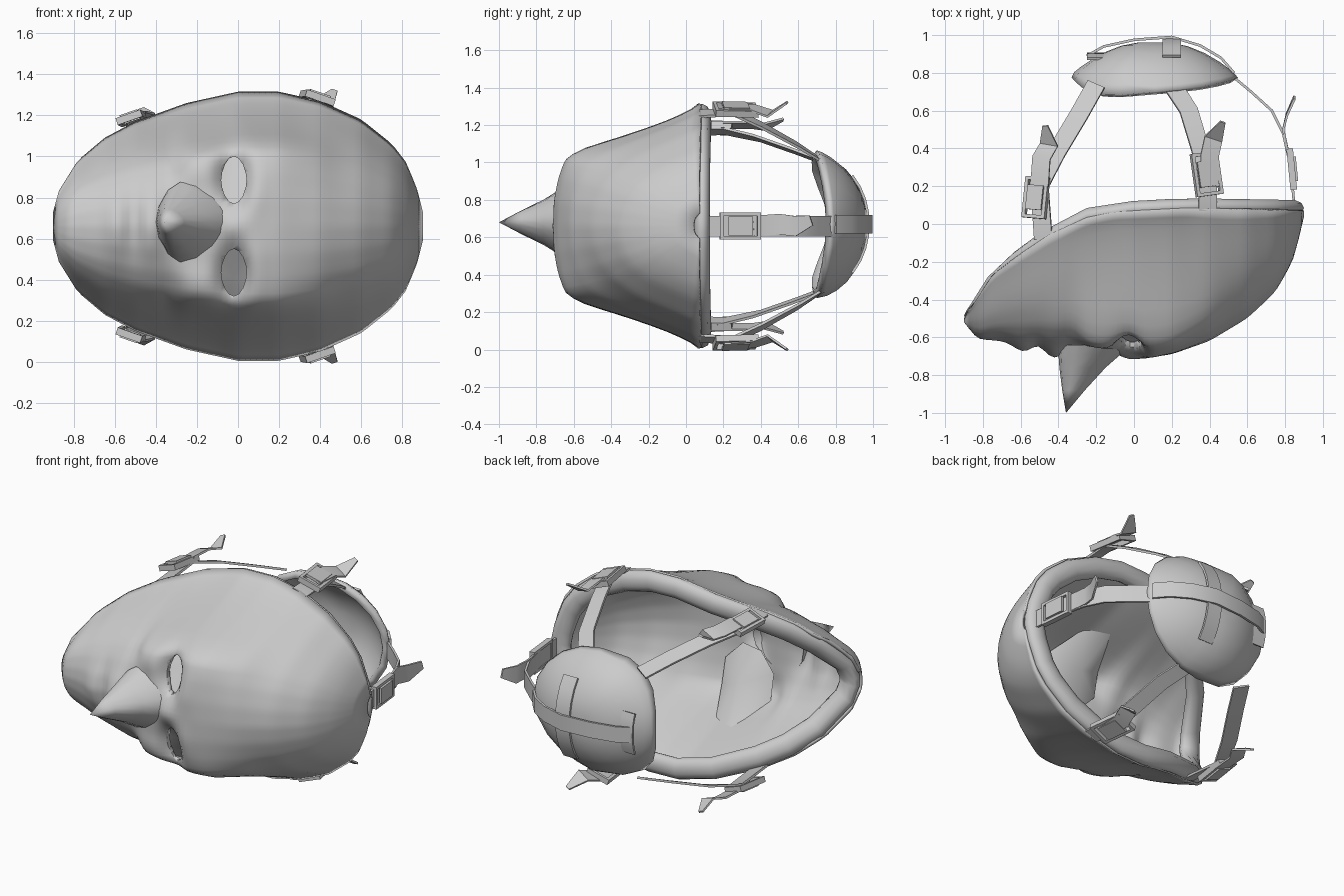
import bpy, bmesh, math
from math import sin, cos, pi, exp
from mathutils import Vector, Matrix

old = bpy.data.objects.get("Cube")
if old:
    bpy.data.objects.remove(old, do_unlink=True)

MID = 0.66  # mirror height of the mask

grey = bpy.data.materials.new("plain_grey")
grey.use_nodes = True
COLOUR = (0.6, 0.6, 0.6, 1)
grey.diffuse_color = COLOUR
grey.node_tree.nodes["Principled BSDF"].inputs["Base Color"].default_value = COLOUR


def finish(name, bm, angle=45):
    bmesh.ops.recalc_face_normals(bm, faces=bm.faces)
    mesh = bpy.data.meshes.new(name)
    bm.to_mesh(mesh)
    bm.free()
    mesh.materials.append(grey)
    ob = bpy.data.objects.new(name, mesh)
    bpy.context.collection.objects.link(ob)
    select(ob)
    bpy.ops.object.shade_smooth_by_angle(angle=math.radians(angle))
    return ob


def select(ob):
    bpy.ops.object.select_all(action='DESELECT')
    ob.select_set(True)
    bpy.context.view_layer.objects.active = ob


def interp(table, x):
    for (x0, y0), (x1, y1) in zip(table, table[1:]):
        if x <= x1:
            t = max(0, (x - x0) / (x1 - x0))
            return y0 + (y1 - y0) * t
    return table[-1][1]


def bridge(bm, rings, closed):
    for a, b in zip(rings, rings[1:]):
        n = len(a)
        for i in range(n if closed else n - 1):
            j = (i + 1) % n
            bm.faces.new((a[i], a[j], b[j], b[i]))


# Mask outline: half width, rim depth, front depth, boxy and round cross-sections
WIDTH = [(-.9, .07), (-.88, .16), (-.78, .32), (-.65, .43), (-.5, .51), (-.25, .6), (0, .655),
         (.2, .655), (.4, .61), (.6, .52), (.75, .40), (.82, .31), (.88, .16), (.9, .07)]
RIM = [(-.9, -.5), (-.75, -.27), (-.6, -.16), (-.45, -.06), (-.25, .03), (-.1, .06), (.3, .08), (.9, .07)]
FRONT = [(-.9, -.52), (-.83, -.61), (-.7, -.62), (-.5, -.65), (-.2, -.66), (.05, -.71), (.2, -.69),
         (.4, -.62), (.6, -.5), (.75, -.36), (.85, -.18), (.9, .04)]
BOXY = [(0, 1), (.2, .995), (.4, .97), (.55, .93), (.63, .82), (.74, .51), (.85, .24), (.95, .05), (1, 0)]
ROUND = [(0, 1), (.2, .975), (.4, .9), (.55, .79), (.7, .6), (.8, .42), (.9, .2), (1, 0)]
# Soft features: x, distance from the middle, size in x, size in z, push forward
FEATURES = [(-.02, .23, .07, .13, -.13), (-.2, .3, .1, .1, .03), (-.33, .33, .05, .1, -.04),
            (-.42, 0, .06, .16, .06), (-.51, 0, .03, .17, -.02), (-.59, 0, .06, .15, .04),
            (-.03, 0, .06, .1, .03), (.07, .18, .06, .12, .02)]


def face_depth(x, s):
    w = interp(WIDTH, x)
    box = exp(-((x - .02) / .4) ** 4)
    f = interp(BOXY, abs(s)) * box + interp(ROUND, abs(s)) * (1 - box)
    y = interp(RIM, x) + (interp(FRONT, x) - interp(RIM, x)) * f
    for fx, fz, sx, sz, push in FEATURES:
        y -= push * exp(-((x - fx) / sx) ** 2 - ((abs(s) * w - fz) / sz) ** 2)
    return y


# Mask shell
bm = bmesh.new()
NX, NS = 64, 22
rings = []
for i in range(NX + 1):
    x = -.9 + 1.8 * i / NX
    rings.append([bm.verts.new((x, face_depth(x, j / NS), MID + j / NS * interp(WIDTH, x)))
                  for j in range(-NS, NS + 1)])
bridge(bm, rings, False)
for k in range(2):
    inner = [v for v in bm.verts if not v.is_boundary]
    bmesh.ops.smooth_vert(bm, verts=inner, factor=.4, use_axis_x=True, use_axis_y=True, use_axis_z=True)
mask = finish("mask_shell", bm, 50)
solid = mask.modifiers.new("thickness", 'SOLIDIFY')
solid.thickness = .02
solid.offset = -1

# Eye openings, cut as almond-shaped prisms
bm = bmesh.new()
for side in (-1, 1):
    rings = []
    for y in (-1, 0):
        rings.append([bm.verts.new((-.02 + .062 * cos(a), y, MID + side * .225 + .115 * sin(a) * abs(sin(a)) ** .2))
                      for a in (2 * pi * k / 16 for k in range(16))])
    bridge(bm, rings, True)
    for ring in rings:
        bm.faces.new(ring)
cutter = finish("eye_cutter", bm)
cutter.hide_render = True
cut = mask.modifiers.new("eyes", 'BOOLEAN')
cut.operation = 'DIFFERENCE'
cut.object = cutter
select(mask)
for mod in ("thickness", "eyes"):
    bpy.ops.object.modifier_apply(modifier=mod)
bpy.data.objects.remove(cutter, do_unlink=True)

# Thin panels inside the mask, behind each eye
for side, word in ((1, "upper"), (-1, "lower")):
    bm = bmesh.new()
    ring = []
    for k in range(8):
        a = 2 * pi * (k + .5) / 8
        x, h = -.02 + .2 * cos(a), .26 + .21 * sin(a)
        ring.append(bm.verts.new((x, face_depth(x, h / interp(WIDTH, x)) + .045, MID + side * h)))
    hub = bm.verts.new((-.02, -.5, MID + side * .25))
    for k in range(8):
        bm.faces.new((ring[k], ring[(k + 1) % 8], hub))
    finish(f"{word}_eye_panel", bm, 60)

# Pointed nose: base, middle and near-tip rings
bm = bmesh.new()
rings = []
for cx, y, rx_low, rx_high, rz in [(-.25, -.64, .145, .22, .2), (-.26, -.69, .14, .19, .17),
                                   (-.29, -.76, .105, .14, .125), (-.33, -.88, .05, .07, .065)]:
    ring = []
    for k in range(14):
        c, s = cos(2 * pi * k / 14), sin(2 * pi * k / 14)
        narrow = 1 - .3 * max(c, 0)
        ring.append(bm.verts.new((cx + c * (rx_high if c > 0 else rx_low), y, MID + .02 + rz * s * narrow)))
    rings.append(ring)
bridge(bm, rings, True)
tip = bm.verts.new((-.36, -1, MID + .02))
for k in range(14):
    bm.faces.new((rings[-1][k], rings[-1][(k + 1) % 14], tip))
finish("nose", bm, 50)

# Padded rim roll, wide towards the inside
path = [Vector((x * .925, interp(RIM, x) + .015, MID + w * .96 - .045)) for x, w in WIDTH]
path += [Vector((p.x, p.y, 2 * MID - p.z)) for p in reversed(path)]
bm = bmesh.new()
rings = []
for k, p in enumerate(path):
    t = (path[(k + 1) % len(path)] - path[k - 1]).normalized()
    out = t.cross(Vector((0, 1, 0))).normalized()
    up = out.cross(t)
    rings.append([bm.verts.new(p + out * .068 * cos(a) + up * .044 * sin(a))
                  for a in (2 * pi * i / 10 for i in range(10))])
bridge(bm, rings + rings[:1], True)
finish("rim_roll", bm, 60)


# Domed cup at the back of the head, squarer and steeper on the chin side
def cup_point(r, a):
    c = cos(a)
    wide = math.copysign(abs(c) ** .75, c) if c < 0 else c
    x, z = .11 + .44 * r * wide, MID + .01 + .395 * r * sin(a)
    rim = .70 + .1 * (x - .11) + (.12 if c < 0 else .03) * (r * c) ** 4
    return Vector((x, rim + (.965 - rim) * (1 - r ** 2.3) ** (.6 if c < 0 else .8), z))


def cup_depth(x, z):
    u, v = (x - .11) / .44, (z - MID - .01) / .395
    return cup_point(min(1, math.hypot(u, v)), math.atan2(v, u)).y


bm = bmesh.new()
rings = [[bm.verts.new(cup_point(r, 2 * pi * k / 20)) for k in range(20)]
         for r in (1, .97, .9, .78, .6, .4, .2)]
bridge(bm, rings, True)
bm.faces.new(rings[-1])
cup = finish("back_cup", bm, 60)
mod = cup.modifiers.new("thickness", 'SOLIDIFY')
mod.thickness = .045
mod.offset = -1


def strap(name, points, normal, width=.1, thick=.014, taper=1):
    # Flat band that follows a path and faces the given direction
    pts = [Vector(p) for p in points]
    bm = bmesh.new()
    rings = []
    for k, p in enumerate(pts):
        t = (pts[min(k + 1, len(pts) - 1)] - pts[max(k - 1, 0)]).normalized()
        side = t.cross(Vector(normal)).normalized()
        n = side.cross(t)
        w = width / 2 * (taper if k == len(pts) - 1 else 1)
        rings.append([bm.verts.new(p + side * a * w + n * b * thick / 2)
                      for a, b in ((-1, -1), (1, -1), (1, 1), (-1, 1))])
    bridge(bm, rings, True)
    bm.faces.new(rings[0])
    bm.faces.new(rings[-1])
    return finish(name, bm, 40)


def buckle(name, start, end, normal, width=.14):
    # Square frame of four bars with a raised middle bar
    a, b = Vector(start), Vector(end)
    t = (b - a).normalized()
    side = t.cross(Vector(normal)).normalized()
    n = side.cross(t)
    half = (b - a).length / 2
    basis = Matrix((side, t, n)).transposed().to_4x4()
    basis.translation = (a + b) / 2
    bm = bmesh.new()
    bars = [(s * width / 2, 0, 0, .018, 2 * half, .035) for s in (-1, 1)]
    bars += [(0, s * half, 0, width + .018, .018, .035) for s in (-1, 1)]
    bars += [(0, 0, .02, width * .8, half * 1.3, .016)]
    for x, y, z, sx, sy, sz in bars:
        m = basis @ Matrix.Translation((x, y, z)) @ Matrix.Diagonal((sx, sy, sz, 1))
        bmesh.ops.create_cube(bm, size=1, matrix=m)
    finish(name, bm, 30)


# Side straps, buckles and loose ends, mirrored top and bottom
for side, word in ((1, "upper"), (-1, "lower")):
    def at(x, y, h):
        return (x, y, MID + side * h)
    n = (-.35, 0, side)
    strap(f"{word}_chin_strap", [at(-.2, .74, .34), at(-.29, .58, .4), at(-.41, .38, .47),
                                 at(-.5, .2, .51), at(-.48, -.08, .5)], n)
    buckle(f"{word}_chin_buckle", at(-.53, .04, .53), at(-.51, .24, .52), n, .11)
    strap(f"{word}_chin_strap_end", [at(-.5, .2, .54), at(-.49, .35, .54), at(-.45, .42, .53),
                                     at(-.47, .52, .57)], n, .1, .012, .3)
    n = (.35, 0, side)
    strap(f"{word}_brow_strap", [at(.2, .74, .34), at(.29, .6, .43), at(.35, .4, .54),
                                 at(.39, .25, .61), at(.39, .07, .6)], n)
    buckle(f"{word}_brow_buckle", at(.4, .16, .625), at(.37, .37, .62), n, .13)
    strap(f"{word}_brow_strap_end", [at(.4, .2, .64), at(.4, .36, .63), at(.42, .45, .6),
                                     at(.47, .54, .66)], n, .1, .012, .3)

# Crown strap with buckle and loose end
strap("crown_strap", [(.5, .8, MID), (.62, .7, MID), (.73, .6, MID), (.79, .48, MID),
                      (.83, .3, MID), (.85, .08, MID)], (1, .3, 0), .11)
buckle("crown_buckle", (.845, .19, MID), (.825, .39, MID), (1, .1, 0), .125)
strap("crown_strap_end", [(.82, .36, MID), (.79, .5, MID + .01), (.81, .58, MID),
                          (.85, .67, MID + .03)], (1, 0, 0), .11, .012, .5)

# Bands threaded over the cup
strap("cup_long_band", [(-.25, .89, .67), (-.16, .94, .67), (0, .975, .67), (.2, .99, .67),
                        (.35, .945, .67), (.46, .88, .67), (.53, .8, .67)], (0, 1, 0), .1)
for name, x, reach in (("cup_cross_band", .2, .26), ("cup_short_band", -.2, .13)):
    heights = [MID + .01 + reach * k / 4 for k in range(-4, 5)]
    strap(name, [(x, cup_depth(x, z) + .015, z) for z in heights], (0, 1, 0), .1)
